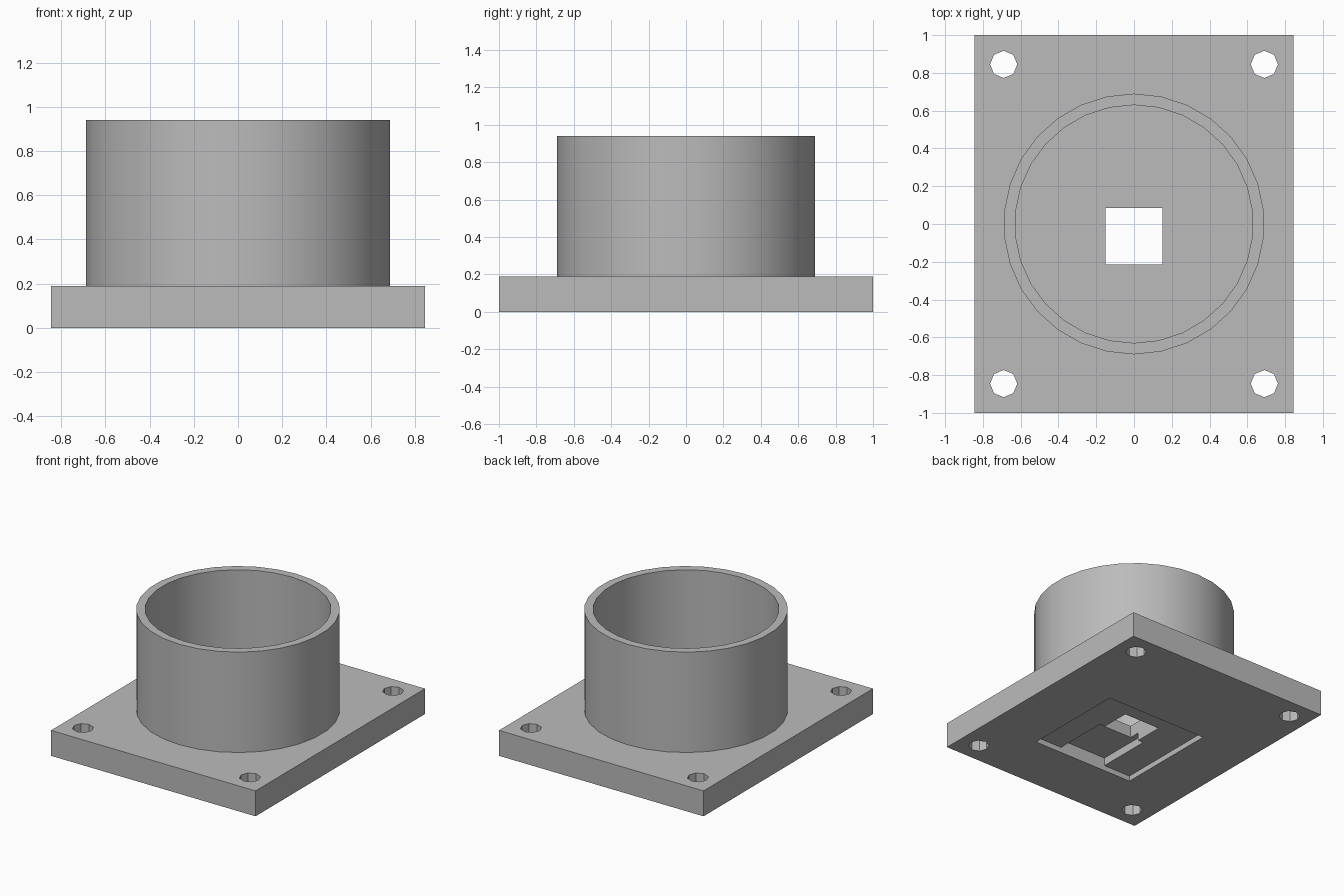
import bpy
import math

if "Cube" in bpy.data.objects:
    bpy.data.objects.remove(bpy.data.objects["Cube"], do_unlink=True)

# Single matte grey
grey = bpy.data.materials.new("plain_grey")
grey.use_nodes = True
grey.diffuse_color = (0.5, 0.5, 0.5, 1)
grey.node_tree.nodes["Principled BSDF"].inputs["Base Color"].default_value = (0.5, 0.5, 0.5, 1)

HALF_X, HALF_Y, PLATE_TOP, RIM = 0.845, 1.0, 0.19, 0.94


def box(name, x0, x1, y0, y1, z0, z1):
    bpy.ops.mesh.primitive_cube_add(
        size=1, location=((x0 + x1) / 2, (y0 + y1) / 2, (z0 + z1) / 2))
    ob = bpy.context.object
    ob.name = name
    ob.scale = (x1 - x0, y1 - y0, z1 - z0)
    bpy.ops.object.transform_apply(location=True, rotation=False, scale=True)
    return ob


def cylinder(name, x, y, radius, z0, z1, sides):
    bpy.ops.mesh.primitive_cylinder_add(
        vertices=sides, radius=radius, depth=z1 - z0, location=(x, y, (z0 + z1) / 2))
    ob = bpy.context.object
    ob.name = name
    return ob


def cut(target, cutter):
    cutter.hide_render = True
    mod = target.modifiers.new("cut", 'BOOLEAN')
    mod.operation = 'DIFFERENCE'
    mod.solver = 'EXACT'
    mod.object = cutter
    bpy.context.view_layer.objects.active = target
    bpy.ops.object.modifier_apply(modifier=mod.name)
    bpy.data.objects.remove(cutter, do_unlink=True)


def finish(ob):
    ob.data.materials.clear()
    ob.data.materials.append(grey)
    bpy.ops.object.select_all(action='DESELECT')
    ob.select_set(True)
    bpy.context.view_layer.objects.active = ob
    bpy.ops.object.shade_smooth_by_angle(angle=math.radians(30))


# Mounting plate with four corner bolt holes
plate = box("mounting_plate", -HALF_X, HALF_X, -HALF_Y, HALF_Y, 0, PLATE_TOP)
for sx in (-1, 1):
    for sy in (-1, 1):
        cut(plate, cylinder("bolt_hole", sx * 0.69, sy * 0.845, 0.072, -0.1, 0.3, 8))

# Stepped recess in the underside, and the square opening through the plate
cut(plate, box("shallow_recess", -0.42, 0.42, -0.55, 0.24, -0.1, 0.04))
cut(plate, box("deep_pocket", -0.195, 0.195, -0.55, -0.135, -0.1, 0.1))
cut(plate, box("square_opening", -0.15, 0.15, -0.215, 0.085, -0.1, 0.3))
finish(plate)

# Open round collar, seated slightly into the plate
collar = cylinder("round_collar", 0, 0, 0.69, PLATE_TOP - 0.01, RIM, 30)
cut(collar, cylinder("collar_bore", 0, 0, 0.63, 0, RIM + 0.1, 30))
finish(collar)
